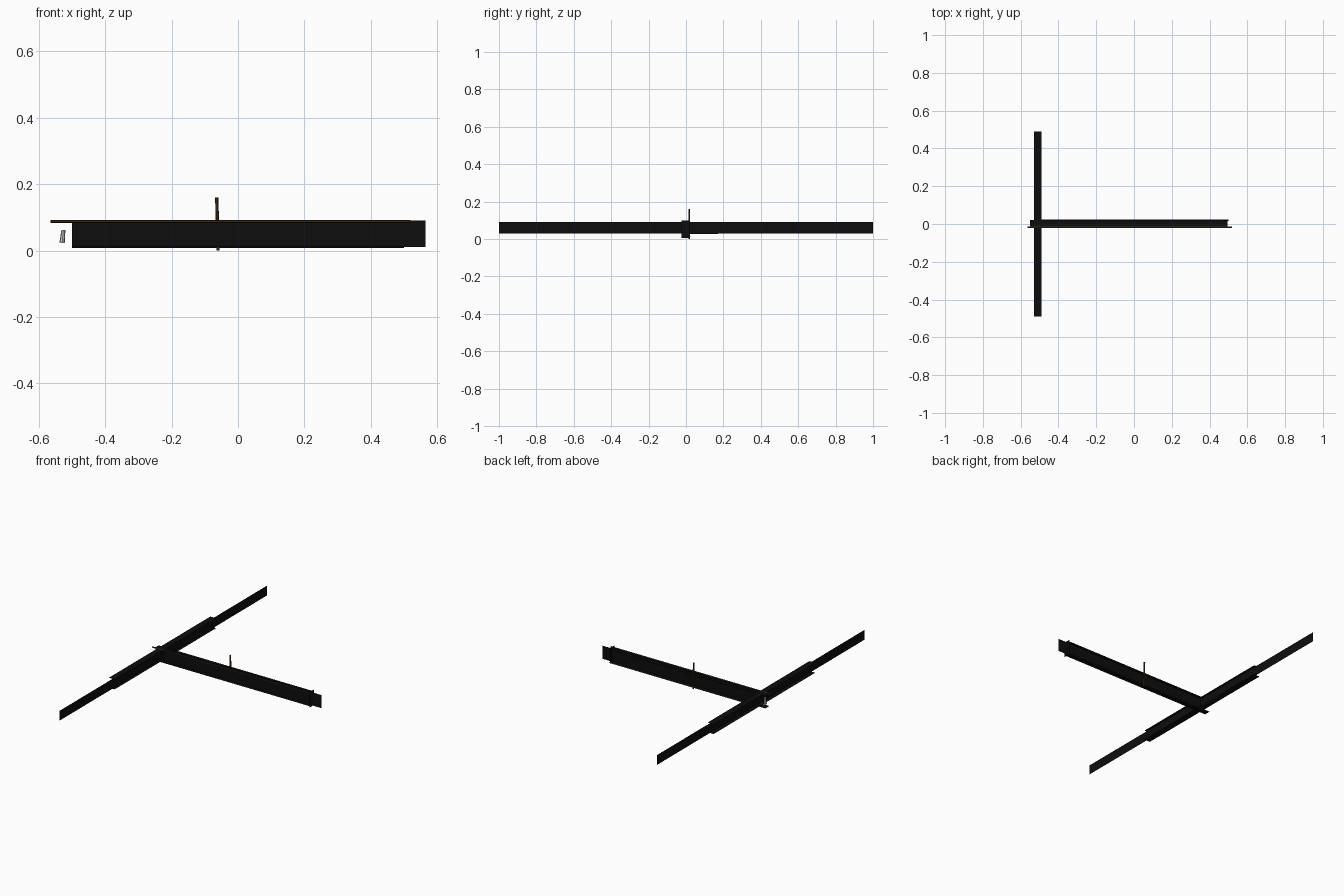
import bpy, bmesh
from mathutils import Vector

if "Cube" in bpy.data.objects:
    bpy.data.objects.remove(bpy.data.objects["Cube"])


def material(name, colour):
    m = bpy.data.materials.new(name)
    m.diffuse_color = (*colour, 1)
    m.use_nodes = True
    m.node_tree.nodes["Principled BSDF"].inputs["Base Color"].default_value = m.diffuse_color
    return m


BLACK = material("black", (0.004, 0.004, 0.004))
BROWN = material("brown", (0.06, 0.03, 0.01))


def finish(name, bm, mat=None):
    me = bpy.data.meshes.new(name)
    bm.to_mesh(me)
    bm.free()
    ob = bpy.data.objects.new(name, me)
    bpy.context.collection.objects.link(ob)
    if mat:
        me.materials.append(mat)
    return ob


def panel(name, lo, hi):
    """Flat axis-aligned sheet; lo and hi agree on one axis."""
    lo, hi = Vector(lo), Vector(hi)
    flat = min(range(3), key=lambda i: abs(hi[i] - lo[i]))
    a, b = [i for i in range(3) if i != flat]
    bm = bmesh.new()
    verts = []
    for s, t in ((0, 0), (1, 0), (1, 1), (0, 1)):
        p = lo.copy()
        p[a] = (lo[a], hi[a])[s]
        p[b] = (lo[b], hi[b])[t]
        verts.append(bm.verts.new(p))
    bm.faces.new(verts)
    return finish(name, bm, BLACK)


def rod(name, start, end, r1, r2=None, mat=BROWN, sides=6):
    """Low-poly rod between two points."""
    start, end = Vector(start), Vector(end)
    d = end - start
    bm = bmesh.new()
    bmesh.ops.create_cone(bm, cap_ends=True, segments=sides, radius1=r1,
                          radius2=r1 if r2 is None else r2, depth=d.length)
    ob = finish(name, bm, mat)
    ob.location = (start + end) / 2
    ob.rotation_euler = d.to_track_quat('Z', 'Y').to_euler()
    return ob


# long beam: upright web with top and bottom flanges
panel("beam_web", (-0.5, 0, 0.01), (0.565, 0, 0.09))
for label, z in (("top", 0.088), ("bottom", 0.012)):
    panel(f"beam_{label}_flange", (-0.55, -0.02, z), (0.495, 0.02, z))
panel("beam_end_plate", (0.5, -0.025, 0.005), (0.5, 0.02, 0.1))

# cross beam: long web with shorter flanges
panel("cross_web", (-0.505, -1, 0.03), (-0.505, 1, 0.09))
for label, z in (("top", 0.09), ("bottom", 0.03)):
    panel(f"cross_{label}_flange", (-0.53, -0.49, z), (-0.49, 0.49, z))

# brown edge rails
rod("top_rail", (-0.565, -0.018, 0.088), (0.52, -0.018, 0.088), 0.0045)
rod("bottom_rail", (-0.5, 0.02, 0.012), (0.5, 0.02, 0.012), 0.004)
rod("cross_rail", (-0.497, 0.0, 0.03), (-0.497, 0.17, 0.03), 0.003)

# upright post
rod("post", (-0.06, 0.017, 0), (-0.064, 0.017, 0.16), 0.005)

# small grey weight at the junction
rod("weight", (-0.53, -0.01, 0.023), (-0.526, -0.01, 0.062), 0.008, 0.006, None, 8)
